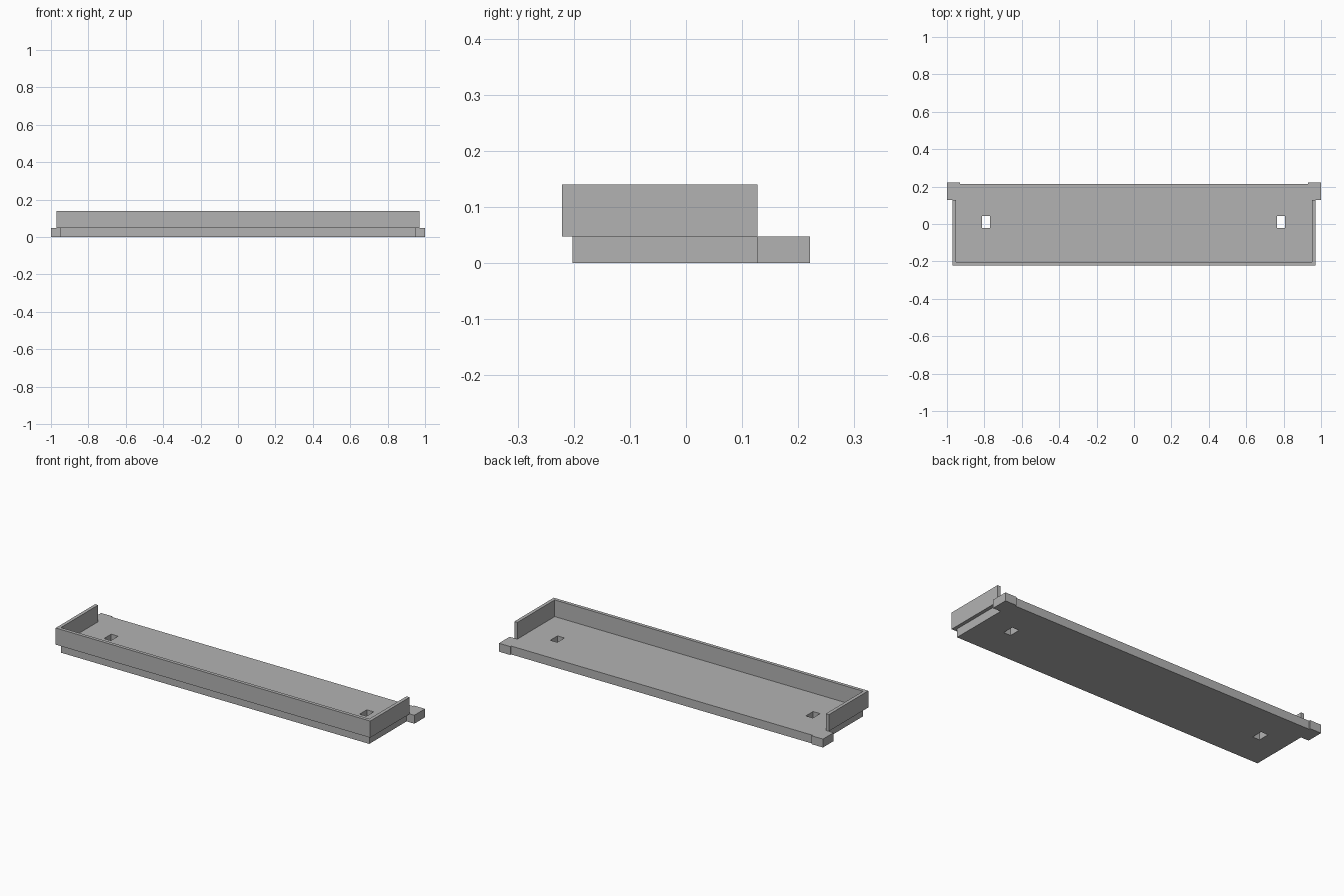
import bpy
import bmesh

if "Cube" in bpy.data.objects:
    bpy.data.objects.remove(bpy.data.objects["Cube"])

grey = bpy.data.materials.new("plain_grey")
grey.diffuse_color = (0.45, 0.45, 0.45, 1)
grey.use_nodes = True
grey.node_tree.nodes["Principled BSDF"].inputs["Base Color"].default_value = grey.diffuse_color


def prism(name, outline, z0, z1):
    """Extrude a flat outline from z0 up to z1."""
    bm = bmesh.new()
    face = bm.faces.new([bm.verts.new((x, y, z0)) for x, y in outline])
    top = bmesh.ops.extrude_face_region(bm, geom=[face])["geom"]
    bmesh.ops.translate(bm, vec=(0, 0, z1 - z0),
                        verts=[v for v in top if isinstance(v, bmesh.types.BMVert)])
    bmesh.ops.recalc_face_normals(bm, faces=bm.faces)
    mesh = bpy.data.meshes.new(name)
    bm.to_mesh(mesh)
    bm.free()
    mesh.materials.append(grey)
    obj = bpy.data.objects.new(name, mesh)
    bpy.context.collection.objects.link(obj)
    return obj


def mirrored(half):
    """Close a right-hand half outline with its mirror image."""
    return half + [(-x, y) for x, y in reversed(half)]


BASE_TOP, WALL_TOP = 0.047, 0.14

# Base plate with an ear at each back corner
base = prism("base_plate", mirrored([
    (0.952, -0.202), (0.952, 0.127), (1.0, 0.127),
    (1.0, 0.221), (0.93, 0.221), (0.93, 0.213)]), 0, BASE_TOP)

# Two rectangular slots through the plate
for name, x0, x1 in (("left_slot_cutter", -0.813, -0.77),
                     ("right_slot_cutter", 0.765, 0.808)):
    cutter = prism(name, [(x0, -0.021), (x1, -0.021), (x1, 0.043), (x0, 0.043)],
                   -0.05, 0.1)
    cutter.hide_render = True
    cutter.hide_set(True)
    cut = base.modifiers.new(name, "BOOLEAN")
    cut.operation = "DIFFERENCE"
    cut.solver = "EXACT"
    cut.object = cutter

# Raised rim along the front and both ends, overhanging the plate
prism("rim_wall", mirrored([
    (0.971, -0.221), (0.971, 0.127), (0.952, 0.127), (0.952, -0.202)]),
    BASE_TOP, WALL_TOP)
